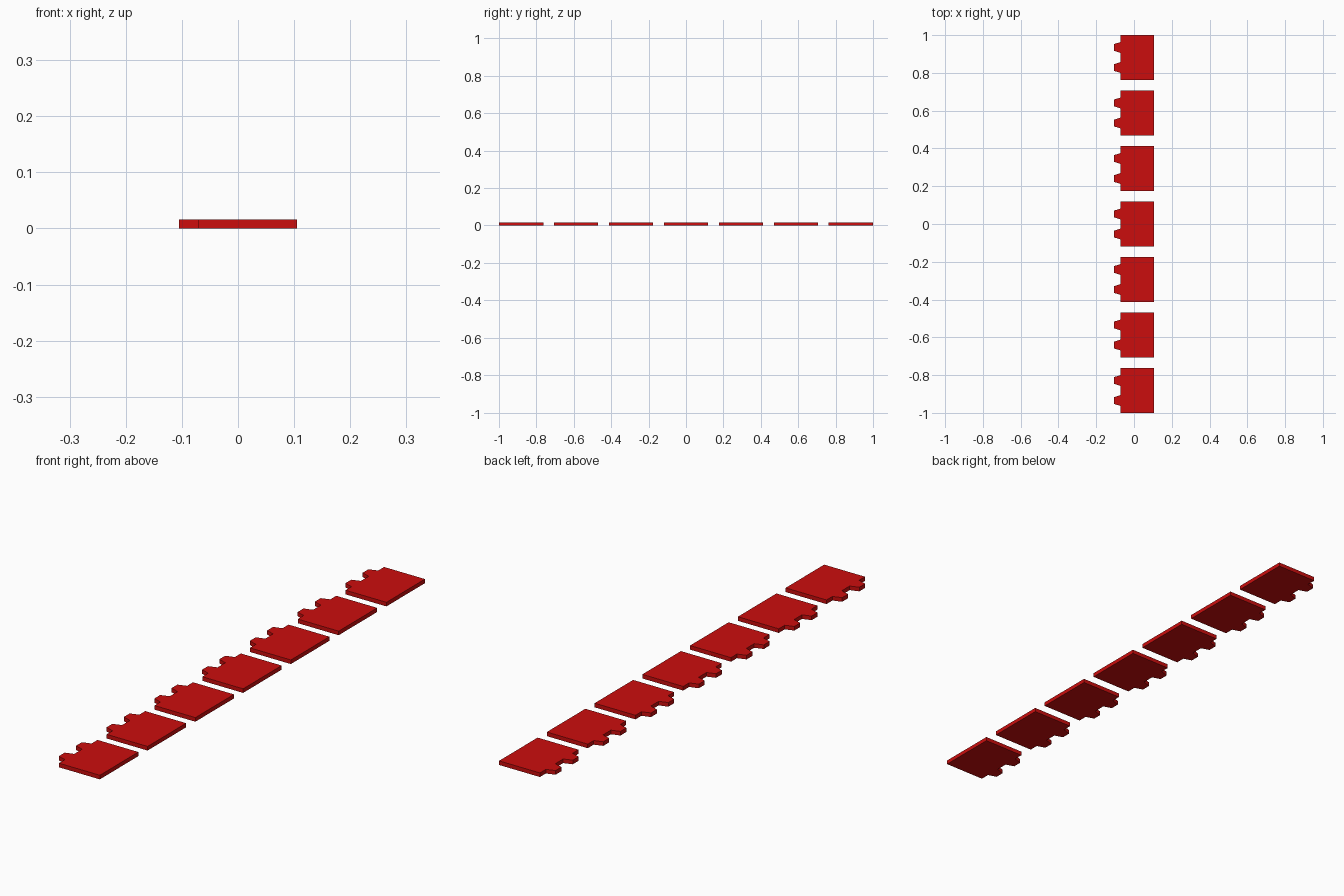
import bpy, bmesh

if "Cube" in bpy.data.objects:
    bpy.data.objects.remove(bpy.data.objects["Cube"])

COUNT = 7
WIDTH = 0.237            # plate size along y
THICK = 0.016
X_TIP, X_BODY, X_BACK = -0.105, -0.071, 0.105
TAB_OFFSET, TAB_BASE, TAB_TIP = 0.053, 0.029, 0.018

red = bpy.data.materials.new("red")
red.diffuse_color = (0.6, 0.004, 0.004, 1)
red.use_nodes = True
red.node_tree.nodes["Principled BSDF"].inputs["Base Color"].default_value = red.diffuse_color


def tab(yc):
    """Tapered tab outline, walked from high y to low y."""
    return [(X_BODY, yc + TAB_BASE), (X_TIP, yc + TAB_TIP),
            (X_TIP, yc - TAB_TIP), (X_BODY, yc - TAB_BASE)]


# Plate outline: rectangle with two tabs on the -x edge
h = WIDTH / 2
outline = ([(X_BACK, -h), (X_BACK, h), (X_BODY, h)]
           + tab(TAB_OFFSET) + tab(-TAB_OFFSET) + [(X_BODY, -h)])

# Extruded plate
bm = bmesh.new()
face = bm.faces.new([bm.verts.new((x, y, 0)) for x, y in outline])
ext = bmesh.ops.extrude_face_region(bm, geom=[face], use_keep_orig=True)
top = [v for v in ext["geom"] if isinstance(v, bmesh.types.BMVert)]
bmesh.ops.translate(bm, verts=top, vec=(0, 0, THICK))
bmesh.ops.recalc_face_normals(bm, faces=bm.faces)
mesh = bpy.data.meshes.new("tabbed_plate")
bm.to_mesh(mesh)
bm.free()
mesh.materials.append(red)

# Row of identical plates along y
step = (2 - WIDTH) / (COUNT - 1)
for i in range(COUNT):
    plate = bpy.data.objects.new(f"tabbed_plate_{i + 1}", mesh)
    plate.location.y = -1 + h + i * step
    bpy.context.collection.objects.link(plate)
